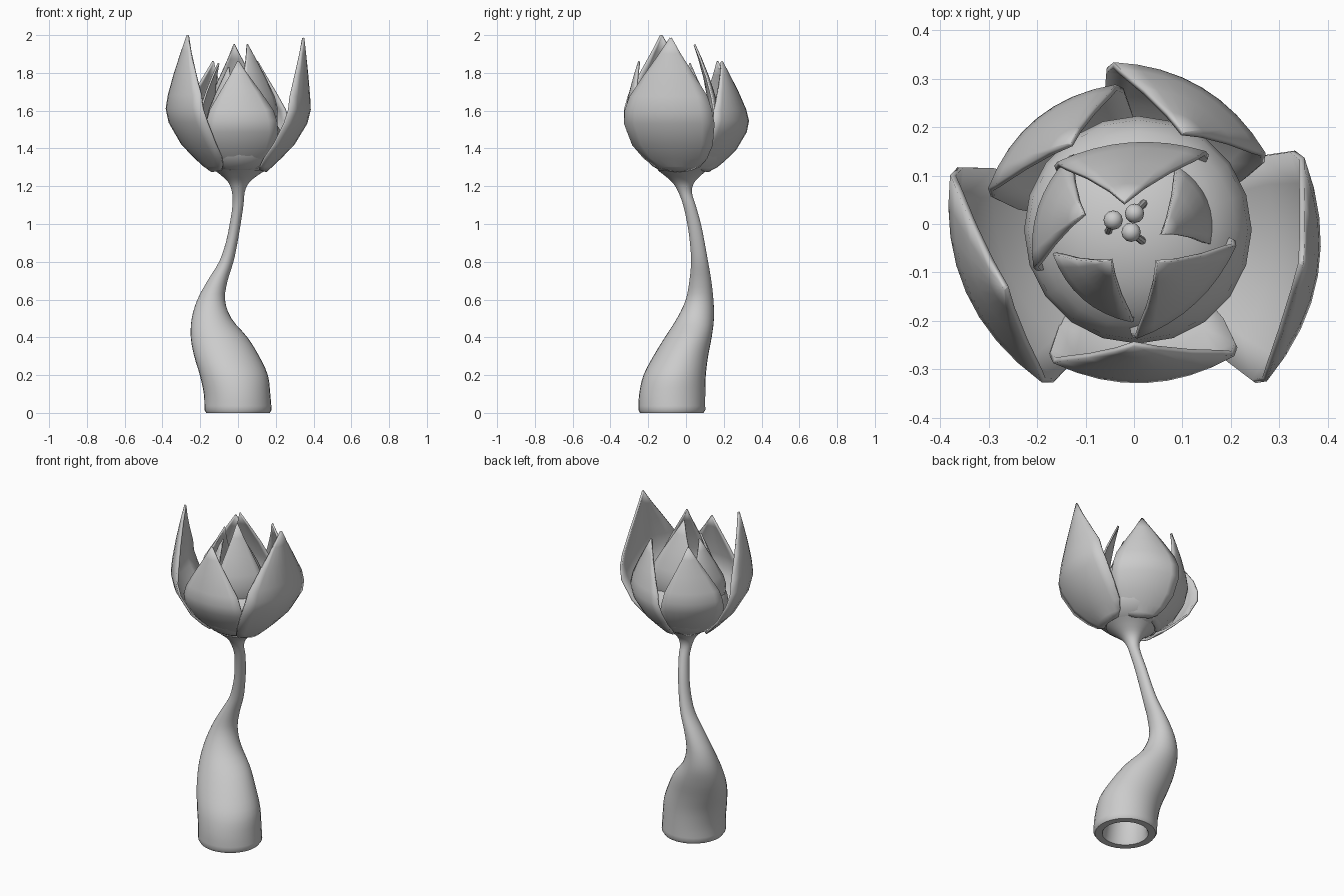
import bpy, bmesh, math
from mathutils import Vector

if "Cube" in bpy.data.objects:
    bpy.data.objects.remove(bpy.data.objects["Cube"])

grey = bpy.data.materials.new("plain grey")
grey.diffuse_color = (0.6, 0.6, 0.6, 1)
grey.use_nodes = True
grey.node_tree.nodes["Principled BSDF"].inputs["Base Color"].default_value = grey.diffuse_color


def finish(name, bm, angle=40):
    bmesh.ops.recalc_face_normals(bm, faces=bm.faces)
    mesh = bpy.data.meshes.new(name)
    bm.to_mesh(mesh)
    bm.free()
    ob = bpy.data.objects.new(name, mesh)
    bpy.context.collection.objects.link(ob)
    mesh.materials.append(grey)
    bpy.ops.object.select_all(action='DESELECT')
    ob.select_set(True)
    bpy.context.view_layer.objects.active = ob
    bpy.ops.object.shade_smooth_by_angle(angle=math.radians(angle))
    return ob


def spline(rows, steps):
    """Catmull-Rom through rows of equal-length tuples."""
    out = []
    for i in range(len(rows) - 1):
        p0, p1, p2, p3 = (rows[min(max(j, 0), len(rows) - 1)] for j in range(i - 1, i + 3))
        for s in range(steps):
            t = s / steps
            out.append([0.5 * (2 * b + (c - a) * t + (2 * a - 5 * b + 4 * c - d) * t * t
                               + (3 * b - a - 3 * c + d) * t ** 3)
                        for a, b, c, d in zip(p0, p1, p2, p3)])
    return out + [list(rows[-1])]


def loft(name, rows, sides):
    """Skin level rings given as (z, x, y, x radius, y radius)."""
    bm = bmesh.new()
    rings = []
    for z, x, y, rx, ry in rows:
        rings.append([bm.verts.new((x + rx * math.cos(k * math.tau / sides),
                                    y + ry * math.sin(k * math.tau / sides), z))
                      for k in range(sides)])
    for a, b in zip(rings, rings[1:]):
        for k in range(sides):
            n = (k + 1) % sides
            bm.faces.new((a[k], a[n], b[n], b[k]))
    bm.faces.new(rings[0])
    bm.faces.new(rings[-1])
    return finish(name, bm)


# Curving stem, hollow at the foot and flared under the flower
outer = [(0.015, 0, -0.075, 0.178, 0.177), (0.1, -0.005, -0.073, 0.176, 0.175),
         (0.2, -0.022, -0.06, 0.18, 0.165), (0.3, -0.06, -0.028, 0.172, 0.145),
         (0.4, -0.1, 0.012, 0.15, 0.124), (0.5, -0.14, 0.05, 0.105, 0.098),
         (0.6, -0.142, 0.072, 0.073, 0.073), (0.7, -0.108, 0.076, 0.053, 0.058),
         (0.8, -0.062, 0.072, 0.038, 0.045), (0.9, -0.034, 0.06, 0.031, 0.039),
         (1.0, -0.015, 0.043, 0.029, 0.036), (1.1, 0.0, 0.018, 0.029, 0.033),
         (1.17, 0.002, -0.005, 0.034, 0.036), (1.22, 0.004, -0.014, 0.055, 0.058),
         (1.26, 0.008, -0.018, 0.1, 0.1), (1.285, 0.01, -0.018, 0.138, 0.132)]
foot = [(0.15, -0.01, -0.07, 0.11, 0.11), (0.02, 0, -0.075, 0.12, 0.12),
        (0.0, 0, -0.075, 0.128, 0.128), (0.0, 0, -0.075, 0.168, 0.168)]
loft("stem", foot + spline(outer, 3), 32)

# Rounded receptacle in the middle of the flower
bm = bmesh.new()
bmesh.ops.create_uvsphere(bm, u_segments=20, v_segments=12, radius=1)
for v in bm.verts:
    v.co = Vector((0.008 + v.co.x * 0.235, -0.012 + v.co.y * 0.235, 1.43 + v.co.z * 0.175))
finish("receptacle", bm)

# Petal outline: (height fraction, half width, outward swell)
OUTLINE = [(0, 0.3, 0), (0.04, 0.5, 0.13), (0.1, 0.7, 0.32), (0.2, 0.89, 0.62),
           (0.36, 1, 0.92), (0.46, 0.96, 1), (0.56, 0.86, 0.99), (0.72, 0.55, 0),
           (0.88, 0.23, 0), (1, 0.012, 0)]


def petal(name, a, b, tip, bulge, base_k, base_z, thick):
    """a, b: widest corners in plan; tip: point in space."""
    a, b, tip = Vector(a), Vector(b), Vector(tip)
    mid = (a + b) / 2
    side = (b - a) / 2
    out = Vector((side.y, -side.x)).normalized()
    if out.dot(mid) < 0:
        out = -out
    base, belly = mid * base_k, mid + out * bulge
    top = Vector((tip.x, tip.y))
    bm = bmesh.new()
    rows, n = [], 8
    for t, w, f in OUTLINE:
        if t <= 0.5:
            c = base.lerp(belly, f)
        else:
            c = belly.lerp(top, ((t - 0.46) / 0.54) ** 1.35)
        row = []
        for k in range(n + 1):
            u = 2 * k / n - 1
            p = c + side * (w * u) - out * (bulge * w * u * u)
            z = base_z + (tip.z - base_z) * t
            if t == 0:
                z += 0.012 * u * u
            row.append(bm.verts.new((p.x, p.y, z)))
        rows.append(row)
    for r, s in zip(rows, rows[1:]):
        for k in range(n):
            bm.faces.new((r[k], r[k + 1], s[k + 1], s[k]))
    ob = finish(name, bm, 50)
    mod = ob.modifiers.new("thickness", 'SOLIDIFY')
    mod.thickness = thick
    mod.offset = 0
    return ob


# Outer ring of petals
for name, a, b, tip, bulge in [
        ("outer_petal_left", (-0.375, 0.11), (-0.18, -0.33), (-0.265, -0.13, 2.0), 0.07),
        ("outer_petal_right", (0.345, 0.145), (0.265, -0.33), (0.345, -0.08, 1.985), 0.07),
        ("outer_petal_front", (-0.172, -0.28), (0.212, -0.265), (0.0, -0.248, 1.86), 0.05),
        ("outer_petal_back_right", (-0.05, 0.33), (0.272, 0.138), (0.1, 0.188, 1.86), 0.05),
        ("outer_petal_back_left", (-0.03, 0.285), (-0.3, 0.065), (-0.13, 0.165, 1.86), 0.05)]:
    petal(name, a, b, tip, bulge, 0.48, 1.28, 0.012)

# Inner ring of petals
for name, a, b, tip, bulge in [
        ("inner_petal_back", (-0.163, 0.122), (0.153, 0.145), (-0.02, 0.045, 1.95), 0.03),
        ("inner_petal_left", (-0.127, 0.142), (-0.203, -0.095), (-0.103, 0.02, 1.85), 0.03),
        ("inner_petal_right", (0.085, 0.12), (0.155, -0.045), (0.057, -0.02, 1.82), 0.03),
        ("inner_petal_front_left", (-0.165, -0.058), (0.0, -0.2), (-0.047, -0.075, 1.83), 0.03),
        ("inner_petal_front_right", (0.21, -0.038), (0.0, -0.235), (0.048, -0.078, 1.95), 0.03)]:
    petal(name, a, b, tip, bulge, 0.6, 1.32, 0.01)

# Stamens: a leaning filament with a round anther
for i, (foot_xy, head_xy) in enumerate([((-0.055, -0.02), (-0.043, 0.008)),
                                        ((0.025, 0.048), (0.001, 0.022)),
                                        ((0.024, -0.04), (-0.006, -0.017))], 1):
    x, y = head_xy
    fx, fy = foot_xy
    loft(f"filament_{i}", [(1.57, fx, fy, 0.008, 0.008), (1.7, x, y, 0.008, 0.008)], 8)
    bm = bmesh.new()
    bmesh.ops.create_uvsphere(bm, u_segments=12, v_segments=8, radius=0.02)
    bmesh.ops.translate(bm, verts=bm.verts, vec=(x, y, 1.71))
    finish(f"anther_{i}", bm)
